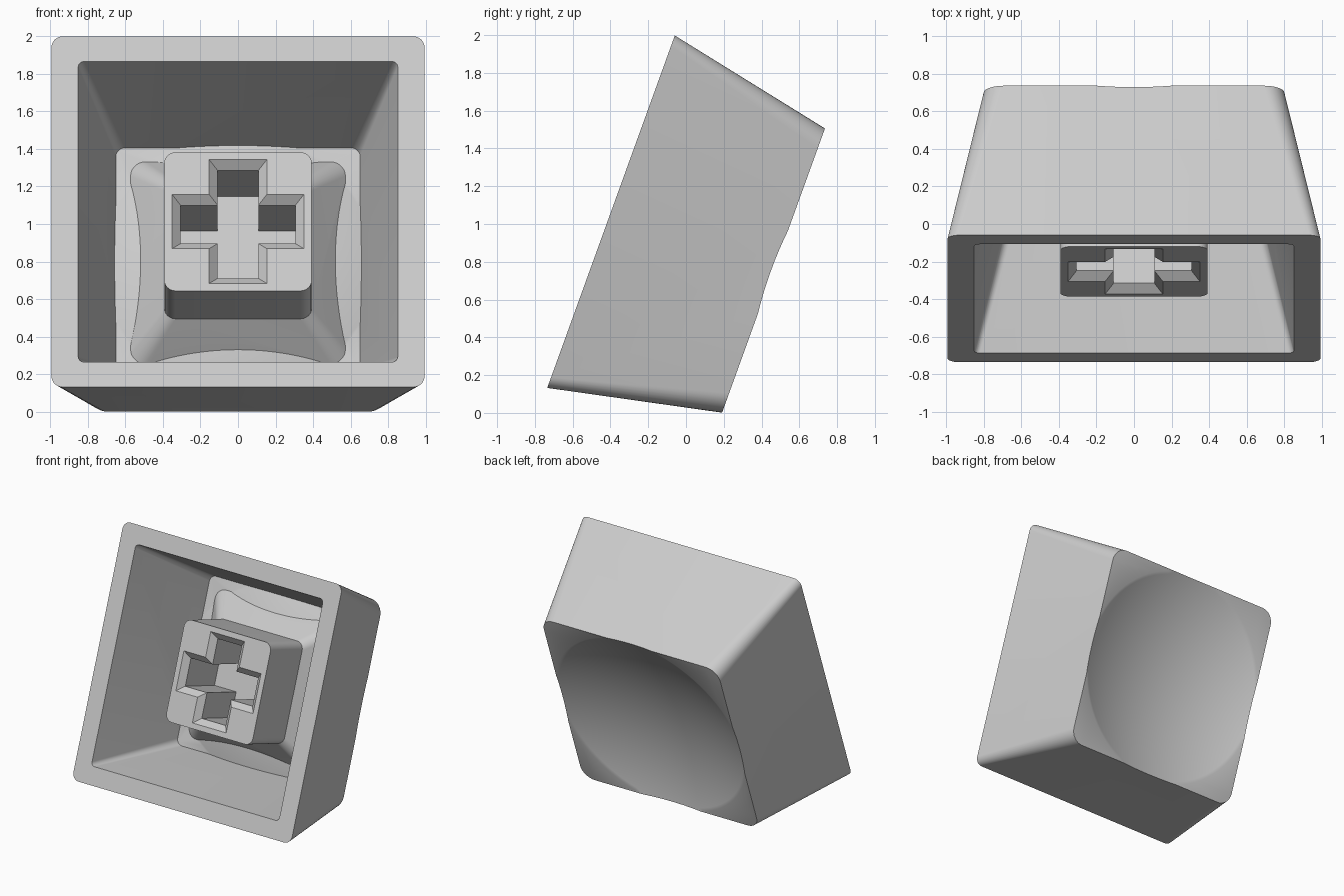
import bpy, bmesh, math
from mathutils import Matrix

cube = bpy.data.objects.get("Cube")
if cube:
    bpy.data.objects.remove(cube, do_unlink=True)

HEIGHT = 0.915      # base plane to top face
CEILING = 0.797     # depth of the inner ceiling
STEM = 0.153        # depth of the stem mouth
DISH_CENTRE = 2.94  # shared centre of dish and dome spheres


def rounded_square(half, radius, z, steps=8, y=0.0):
    pts = []
    for q in range(4):
        mid = math.pi / 4 + q * math.pi / 2
        cx = math.copysign(half - radius, math.cos(mid))
        cy = math.copysign(half - radius, math.sin(mid))
        for i in range(steps + 1):
            a = (q + i / steps) * math.pi / 2
            pts.append((cx + radius * math.cos(a), y + cy + radius * math.sin(a), z))
    return pts


def cross(length, width, z):
    pts = []
    for q in range(4):
        c, s = round(math.cos(q * math.pi / 2)), round(math.sin(q * math.pi / 2))
        for x, y in ((length, -width), (length, width), (width, width)):
            pts.append((c * x - s * y, s * x + c * y, z))
    return pts


def loft(name, rings):
    """Skin a stack of matching rings into a closed solid."""
    bm = bmesh.new()
    loops = [[bm.verts.new(p) for p in ring] for ring in rings]
    count = len(loops[0])
    for low, high in zip(loops, loops[1:]):
        for i in range(count):
            j = (i + 1) % count
            bm.faces.new((low[i], low[j], high[j], high[i]))
    bm.faces.new(loops[0])
    bm.faces.new(loops[-1])
    bmesh.ops.remove_doubles(bm, verts=bm.verts, dist=1e-5)
    bmesh.ops.recalc_face_normals(bm, faces=bm.faces)
    mesh = bpy.data.meshes.new(name)
    bm.to_mesh(mesh)
    bm.free()
    obj = bpy.data.objects.new(name, mesh)
    bpy.context.collection.objects.link(obj)
    return obj


def sphere_cap(name, radius):
    """Domed cap whose pole points to the open side."""
    rings = []
    for i in range(25):
        a = math.radians(0.3 + 25.7 * i / 24)
        r = radius * math.sin(a)
        rings.append(rounded_square(r, r, DISH_CENTRE - radius * math.cos(a), 20, -0.01))
    return loft(name, rings)


def cut(target, cutter):
    bpy.context.view_layer.objects.active = target
    mod = target.modifiers.new("cut", 'BOOLEAN')
    mod.operation = 'DIFFERENCE'
    mod.solver = 'EXACT'
    mod.object = cutter
    bpy.ops.object.modifier_apply(modifier=mod.name)
    bpy.data.objects.remove(cutter, do_unlink=True)


# Tapered outer body
body = loft("key_cap", [rounded_square(0.992, 0.06, 0),
                        rounded_square(0.8, 0.11, HEIGHT)])

# Hollow interior, leaving the ceiling dome and the flared stem standing
cavity = loft("cavity", [rounded_square(0.855, 0.03, -0.02),
                         rounded_square(0.65, 0.05, CEILING)])
cut(cavity, sphere_cap("ceiling_dome", 2.265))
cut(cavity, loft("stem", [rounded_square(0.392, 0.06, STEM),
                          rounded_square(0.392, 0.06, 0.59),
                          rounded_square(0.601, 0.085, 0.831)]))
cut(body, cavity)

# Shallow round dish in the top face
cut(body, sphere_cap("dish", 2.19))

# Cross socket with a chamfered mouth
cut(body, loft("socket", [cross(0.37, 0.173, STEM - 0.02),
                          cross(0.305, 0.108, STEM + 0.045),
                          cross(0.305, 0.108, 0.6)]))

# Lean the cap so its open side faces the front
tilt = math.radians(19.9)
s, c = math.sin(tilt), math.cos(tilt)
body.data.transform(Matrix(((-1, 0, 0, 0),
                            (0, s, c, -0.397),
                            (0, c, -s, 1.065),
                            (0, 0, 0, 1))))

# Plain grey plastic
mat = bpy.data.materials.new("light_grey_plastic")
mat.use_nodes = True
colour = (0.6, 0.6, 0.6, 1)
mat.diffuse_color = colour
mat.node_tree.nodes["Principled BSDF"].inputs["Base Color"].default_value = colour
body.data.materials.clear()
body.data.materials.append(mat)
for poly in body.data.polygons:
    poly.material_index = 0

bpy.ops.object.select_all(action='DESELECT')
body.select_set(True)
bpy.context.view_layer.objects.active = body
bpy.ops.object.shade_smooth_by_angle(angle=math.radians(25))
